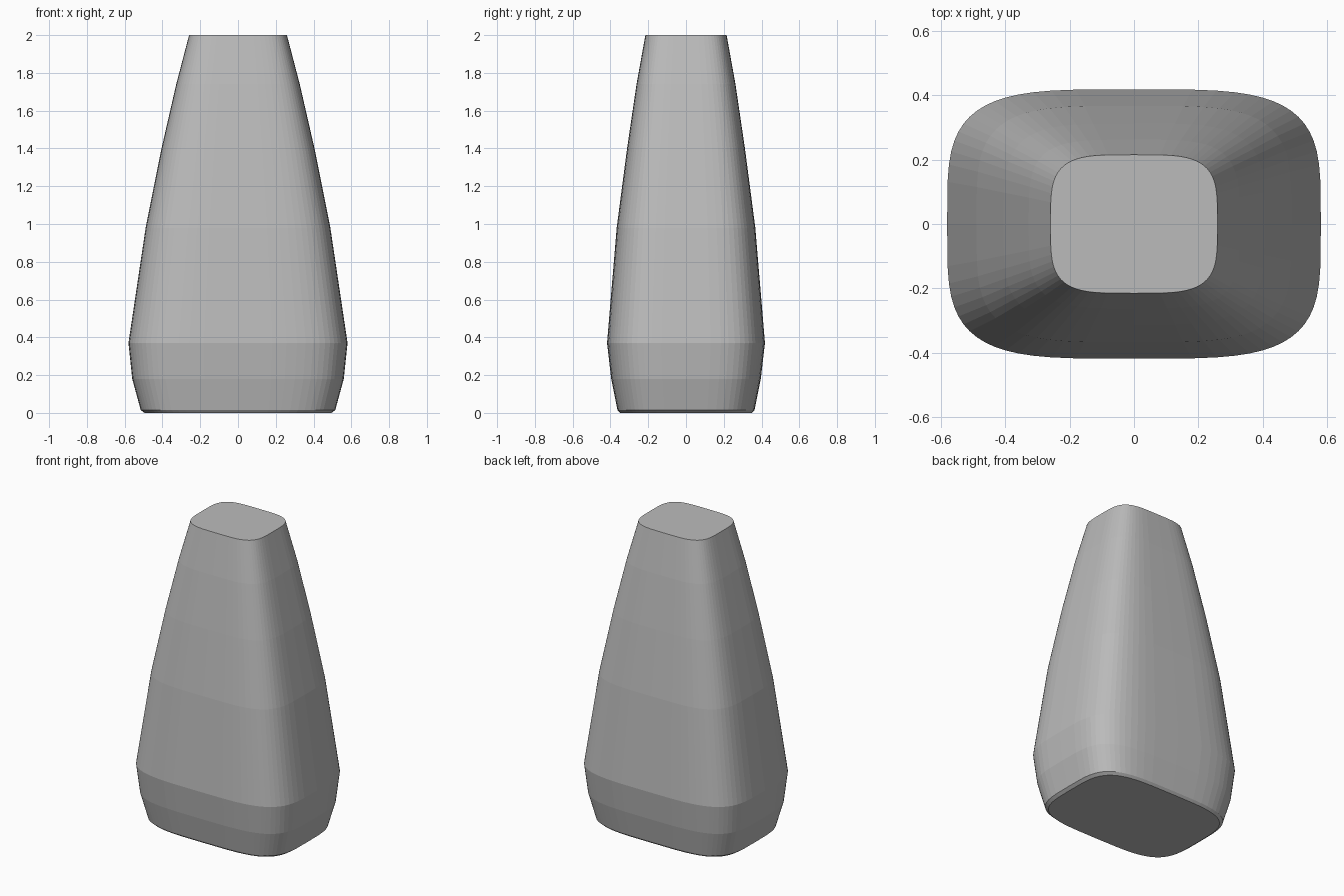
import bpy
import bmesh
import math

cube = bpy.data.objects.get("Cube")
if cube:
    bpy.data.objects.remove(cube)

SEGMENTS = 64
EXPONENT = 4

# Height, half width and half depth of each ring
RINGS = [
    (0.0, 0.495, 0.35),
    (0.015, 0.515, 0.363),
    (0.18, 0.56, 0.396),
    (0.37, 0.58, 0.418),
    (0.98, 0.489, 0.367),
    (1.4, 0.405, 0.312),
    (1.74, 0.327, 0.262),
    (2.0, 0.259, 0.215),
]


def soft_power(value):
    return math.copysign(abs(value) ** (2 / EXPONENT), value)


def rounded_ring(bm, height, half_width, half_depth):
    """One rounded-rectangle cross-section."""
    verts = []
    for i in range(SEGMENTS):
        angle = math.tau * i / SEGMENTS
        verts.append(bm.verts.new((half_width * soft_power(math.cos(angle)),
                                   half_depth * soft_power(math.sin(angle)),
                                   height)))
    return verts


# Grey material
grey = bpy.data.materials.new("plain_grey")
grey.use_nodes = True
colour = (0.5, 0.5, 0.5, 1)
grey.diffuse_color = colour
grey.node_tree.nodes["Principled BSDF"].inputs["Base Color"].default_value = colour

# Tapered body lofted through the rings, capped at both ends
bm = bmesh.new()
loops = [rounded_ring(bm, *ring) for ring in RINGS]
for low, high in zip(loops, loops[1:]):
    for i in range(SEGMENTS):
        j = (i + 1) % SEGMENTS
        bm.faces.new((low[i], low[j], high[j], high[i]))
bm.faces.new(reversed(loops[0]))
bm.faces.new(loops[-1])

mesh = bpy.data.meshes.new("tapered_body")
bm.to_mesh(mesh)
bm.free()
mesh.materials.append(grey)
body = bpy.data.objects.new("tapered_body", mesh)
bpy.context.scene.collection.objects.link(body)
